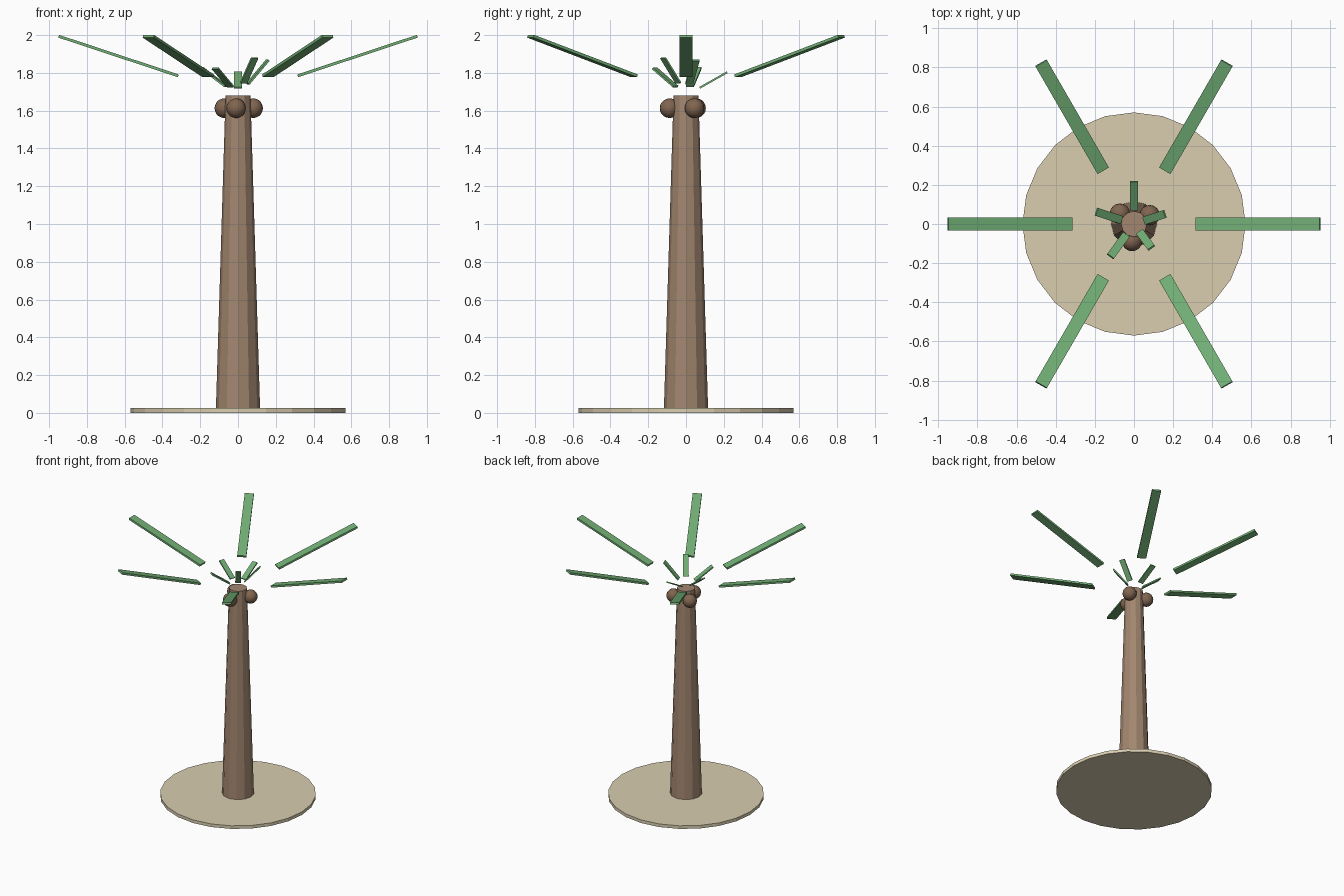
import bpy
from math import radians, cos, sin
from mathutils import Matrix

if "Cube" in bpy.data.objects:
    bpy.data.objects.remove(bpy.data.objects["Cube"])

CROWN_Z = 1.68


def material(name, rgb):
    m = bpy.data.materials.new(name)
    m.diffuse_color = (*rgb, 1)
    m.use_nodes = True
    m.node_tree.nodes["Principled BSDF"].inputs["Base Color"].default_value = m.diffuse_color
    return m


SAND = material("sand", (0.69, 0.61, 0.43))
BARK = material("bark", (0.36, 0.24, 0.16))
NUT = material("nut", (0.22, 0.13, 0.08))
LEAF = material("leaf", (0.17, 0.43, 0.18))


def finish(name, mat):
    ob = bpy.context.object
    ob.name = name
    ob.data.materials.append(mat)
    return ob


def cone(name, sides, r1, r2, z1, z2, mat):
    bpy.ops.mesh.primitive_cone_add(vertices=sides, radius1=r1, radius2=r2,
                                    depth=z2 - z1, location=(0, 0, (z1 + z2) / 2))
    return finish(name, mat)


def frond(name, heading, tilt, inner, outer, width, thick):
    """Flat blade pointing outward and up from the crown centre."""
    bpy.ops.mesh.primitive_cube_add(size=1)
    ob = finish(name, LEAF)
    ob.data.transform(
        Matrix.Translation((0, 0, CROWN_Z))
        @ Matrix.Rotation(radians(heading), 4, 'Z')
        @ Matrix.Rotation(-radians(tilt), 4, 'Y')
        @ Matrix.Translation(((inner + outer) / 2, 0, 0))
        @ Matrix.Diagonal((outer - inner, width, thick, 1)))


# Sandy base and tapered trunk
cone("base", 24, 0.57, 0.57, 0, 0.025, SAND)
cone("trunk", 12, 0.117, 0.066, 0.02, CROWN_Z, BARK)

# Coconuts around the top of the trunk
for i, (x, y) in enumerate([(0.08, 0.045), (-0.072, 0.053), (-0.01, -0.087)]):
    bpy.ops.mesh.primitive_uv_sphere_add(segments=16, ring_count=10, radius=0.052,
                                         location=(x, y, 1.613))
    finish(f"coconut_{i + 1}", NUT)
    bpy.ops.object.shade_smooth()

# Six long fronds
for i in range(6):
    frond(f"long_frond_{i + 1}", i * 60, 18.3, 0.333, 1.0, 0.067, 0.015)

# Five short young fronds with differing tilt
for i, tilt in enumerate([48.5, 29.5, 36, 35, 53]):
    frond(f"short_frond_{i + 1}", 18 + i * 72, tilt, 0.083, 0.25, 0.042, 0.01)
